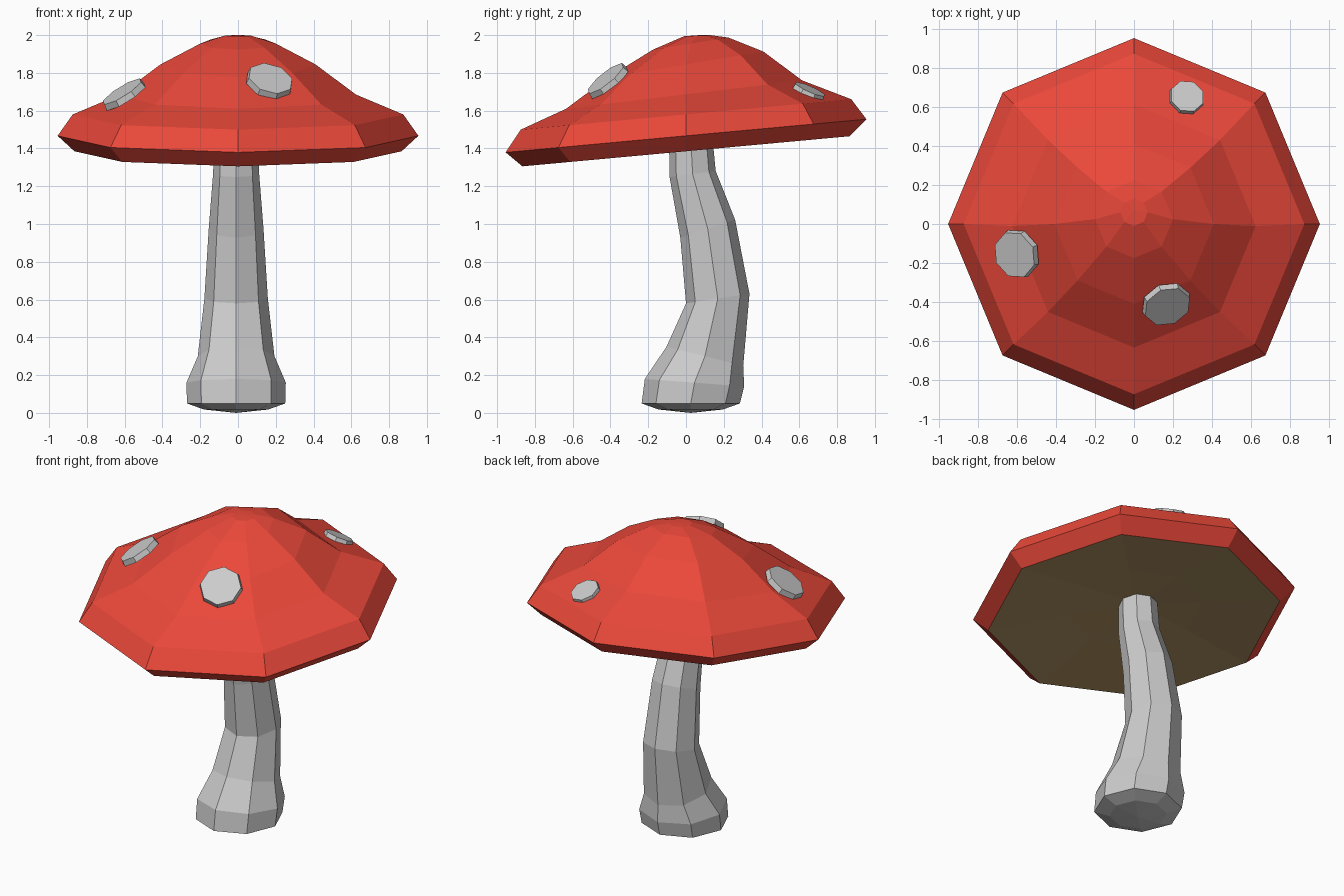
import bpy, bmesh, math
from mathutils import Vector

if "Cube" in bpy.data.objects:
    bpy.data.objects.remove(bpy.data.objects["Cube"])


def material(name, color):
    m = bpy.data.materials.new(name)
    m.diffuse_color = (*color, 1)
    m.use_nodes = True
    m.node_tree.nodes["Principled BSDF"].inputs["Base Color"].default_value = m.diffuse_color
    return m


def make_object(name, bm, mat=None):
    me = bpy.data.meshes.new(name)
    bm.to_mesh(me)
    bm.free()
    ob = bpy.data.objects.new(name, me)
    bpy.context.collection.objects.link(ob)
    if mat:
        me.materials.append(mat)
    return ob


def loft(name, rings, start=None, end=None, mat=None, x=0.0, n=8):
    """Skin n-sided rings (radius, y, z, slope along y), closed by end points."""
    bm = bmesh.new()
    loops = []
    for r, y, z, slope in rings:
        loop = []
        for i in range(n):
            a = 2 * math.pi * i / n
            s = r * math.sin(a)
            loop.append(bm.verts.new((x + r * math.cos(a), y + s, z + s * slope)))
        loops.append(loop)
    for lo, hi in zip(loops, loops[1:]):
        for i in range(n):
            j = (i + 1) % n
            bm.faces.new((lo[i], lo[j], hi[j], hi[i]))
    for point, loop, flip in ((start, loops[0], True), (end, loops[-1], False)):
        if point:
            tip = bm.verts.new(point)
            for i in range(n):
                f = (loop[i], loop[(i + 1) % n], tip)
                bm.faces.new(f[::-1] if flip else f)
    return make_object(name, bm, mat)


red = material("cap_red", (0.83, 0.065, 0.042))
tan = material("gill_tan", (0.42, 0.28, 0.12))

# Bent stem with a bulbous foot
loft("stem", [
    (0.17, 0.025, 0.018, 0),
    (0.26, 0.025, 0.05, 0),
    (0.263, 0.045, 0.16, -0.075),
    (0.203, 0.10, 0.30, -0.25),
    (0.168, 0.168, 0.605, 0.15),
    (0.145, 0.115, 0.975, 0.33),
    (0.122, 0.035, 1.265, 0.13),
    (0.115, 0.025, 1.46, 0.0),
], start=(-0.01, 0.025, 0.0), end=(-0.01, 0.025, 1.46), x=-0.01)

# Tilted cap, from the lower lip up to the crown
loft("cap", [
    (0.866, 0, 1.385, 0.092),
    (0.955, 0, 1.467, 0.092),
    (0.875, 0, 1.58, 0.092),
    (0.625, -0.01, 1.685, 0.12),
    (0.41, 0.0, 1.845, 0.165),
    (0.20, 0.025, 1.955, 0.16),
    (0.07, 0.06, 1.997, 0.04),
], end=(0, 0.07, 2.0), mat=red)

# Shallow hollow underside
loft("gills", [
    (0.40, 0.01, 1.43, 0.092),
    (0.866, 0, 1.385, 0.092),
], start=(0, 0.02, 1.46), mat=tan).data.flip_normals()
bpy.data.objects["gills"].data.flip_normals()

# Flat octagonal spots on the cap
for name, pos, normal, radius in (
    ("front_spot", (0.168, -0.415, 1.758), (0.25, -0.61, 0.75), 0.13),
    ("left_spot", (-0.605, -0.155, 1.687), (-0.51, -0.22, 0.82), 0.13),
    ("back_spot", (0.27, 0.65, 1.698), (0.18, 0.40, 0.90), 0.094),
):
    bm = bmesh.new()
    bmesh.ops.create_cone(bm, cap_ends=True, segments=8, radius1=radius,
                          radius2=radius * 0.95, depth=0.035)
    ob = make_object(name, bm)
    ob.location = pos
    ob.rotation_euler = Vector(normal).to_track_quat("Z", "Y").to_euler()
